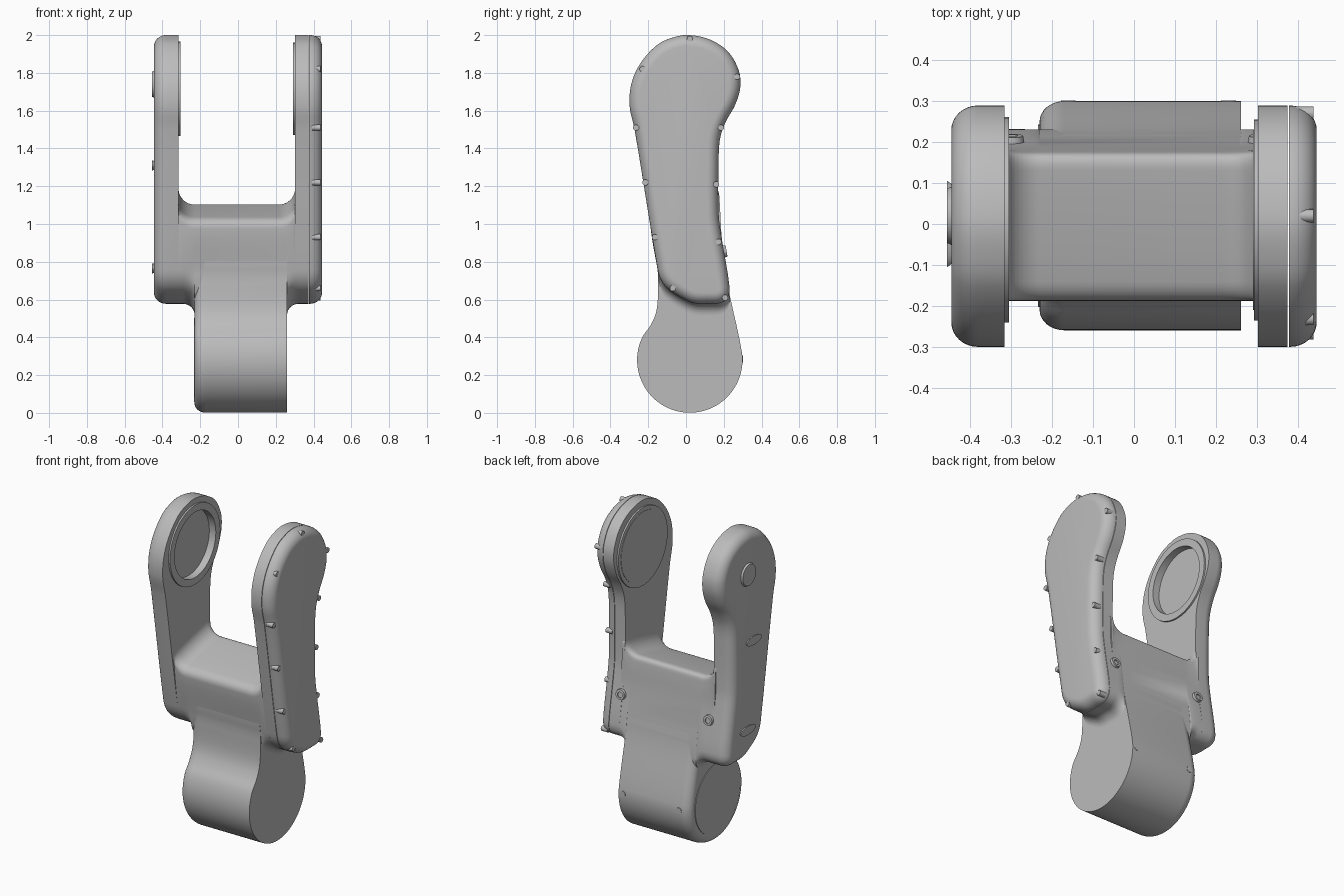
import bpy, bmesh, math
from mathutils import Vector, Matrix

cube = bpy.data.objects.get("Cube")
if cube:
    bpy.data.objects.remove(cube, do_unlink=True)

grey = bpy.data.materials.new("plain grey")
grey.use_nodes = True
grey.diffuse_color = (0.5, 0.5, 0.5, 1)
grey.node_tree.nodes["Principled BSDF"].inputs["Base Color"].default_value = (0.5, 0.5, 0.5, 1)


def finish(name, bm):
    bmesh.ops.recalc_face_normals(bm, faces=bm.faces[:])
    mesh = bpy.data.meshes.new(name)
    bm.to_mesh(mesh)
    bm.free()
    mesh.materials.append(grey)
    ob = bpy.data.objects.new(name, mesh)
    bpy.context.collection.objects.link(ob)
    return ob


def shade(ob):
    bpy.ops.object.select_all(action='DESELECT')
    ob.select_set(True)
    bpy.context.view_layer.objects.active = ob
    bpy.ops.object.shade_smooth_by_angle(angle=math.radians(30))


def smooth(points, steps=5):
    """Closed smooth outline through the points."""
    pts = [Vector(p) for p in points]
    n = len(pts)
    tangent = [(pts[(i + 1) % n] - pts[i - 1]).normalized() for i in range(n)]
    out = []
    for i in range(n):
        a, b = pts[i], pts[(i + 1) % n]
        size = (b - a).length
        for k in range(steps):
            t = k / steps
            out.append(a * (2*t**3 - 3*t*t + 1) + b * (3*t*t - 2*t**3)
                       + tangent[i] * size * (t**3 - 2*t*t + t)
                       + tangent[(i + 1) % n] * size * (t**3 - t*t))
    return out


def loft(name, rings):
    """Skin a list of (x, outline) sections and cap both ends."""
    bm = bmesh.new()
    rows = [[bm.verts.new((x, p[0], p[1])) for p in ring] for x, ring in rings]
    n = len(rows[0])
    for a, b in zip(rows, rows[1:]):
        for i in range(n):
            j = (i + 1) % n
            bm.faces.new((a[i], a[j], b[j], b[i]))
    bm.faces.new(rows[0])
    bm.faces.new(rows[-1])
    return finish(name, bm)


def inset(outline, amount):
    """Move a clockwise outline inwards."""
    n = len(outline)
    out = []
    for i, p in enumerate(outline):
        d = (outline[(i + 1) % n] - outline[i - 1]).normalized()
        out.append(p + Vector((d.y, -d.x)) * amount)
    return out


def slab(name, outline, flat_x, round_x, across=0.06, along=0.065):
    """Plate with a rounded rim at round_x."""
    side = 1 if round_x > flat_x else -1
    rings = [(flat_x, outline)]
    for k in range(9):
        a = math.pi / 2 * k / 8
        rings.append((round_x - side * along * (1 - math.sin(a)),
                      inset(outline, across * (1 - math.cos(a)))))
    return loft(name, rings)


def disc(name, centre, axis, radius, depth, scale_y=1.0, segments=48, rim=0.0):
    bm = bmesh.new()
    bmesh.ops.create_cone(bm, cap_ends=True, segments=segments, radius1=radius,
                          radius2=radius - rim, depth=depth)
    bmesh.ops.scale(bm, vec=(1, scale_y, 1), verts=bm.verts)
    turn = Vector((0, 0, 1)).rotation_difference(Vector(axis)).to_matrix().to_4x4()
    bmesh.ops.transform(bm, matrix=Matrix.Translation(centre) @ turn, verts=bm.verts)
    return finish(name, bm)


def cut(ob, cutter):
    mod = ob.modifiers.new("cut", 'BOOLEAN')
    mod.operation = 'DIFFERENCE'
    mod.solver = 'EXACT'
    mod.object = cutter
    bpy.context.view_layer.objects.active = ob
    bpy.ops.object.modifier_apply(modifier=mod.name)
    bpy.data.objects.remove(cutter, do_unlink=True)


# Arm outline, seen from the side
arm = smooth([(0.02, 2.0), (0.13, 1.975), (0.225, 1.91), (0.28, 1.81), (0.287, 1.72),
              (0.26, 1.63), (0.21, 1.54), (0.182, 1.46), (0.173, 1.36), (0.173, 1.05),
              (0.19, 0.92), (0.23, 0.67), (0.222, 0.615), (0.185, 0.583), (0.12, 0.578),
              (0.05, 0.58), (0, 0.597), (-0.09, 0.652), (-0.13, 0.70), (-0.15, 0.76),
              (-0.272, 1.5), (-0.298, 1.62), (-0.29, 1.74), (-0.242, 1.85),
              (-0.15, 1.95), (-0.06, 1.99)])
hub_y, hub_z = 0.01, 1.715
X = (1, 0, 0)

# Right arm with a recessed hub ring on its inner face
right_arm = slab("right_arm", arm, -0.315, -0.445)
cut(right_arm, disc("hub_cutter", (-0.315, hub_y, hub_z), X, 0.205, 0.07))
ring = disc("right_hub_ring", (-0.312, hub_y, hub_z), X, 0.25, 0.014)
cut(ring, disc("ring_cutter", (-0.312, hub_y, hub_z), X, 0.205, 0.1))

# Left arm in two halves with a fine seam, and its raised hub disc
left_arm = loft("left_arm_inner", [(0.302, arm), (0.374, arm)])
left_cover = slab("left_arm_cover", arm, 0.377, 0.445)
left_hub = disc("left_hub_disc", (0.298, hub_y, hub_z), X, 0.245, 0.012)
left_plate = disc("left_hub_plate", (0.2915, hub_y, hub_z), X, 0.22, 0.003)

# Lower leg with a round foot
foot = Vector((0.02, 0.28))
arc = [foot + 0.279 * Vector((math.cos(a), math.sin(a)))
       for a in (math.radians(8 - 163 * k / 12 - 50 * k / 12) for k in range(13))]
leg_outline = smooth(arc + [(-0.19, 0.46), (-0.162, 0.52), (-0.15, 0.59), (-0.147, 0.72),
                            (-0.14, 0.86), (0.1, 0.88), (0.186, 0.84), (0.232, 0.62)], 4)
leg = slab("lower_leg", leg_outline, 0.26, -0.23, 0.05, 0.06)
foot_plate = disc("foot_plate", (-0.23, 0.02, 0.28), X, 0.222, 0.008)


# Crossbar between the arms, curving up into them and down into the leg
def fillet(distance, radius):
    if distance >= radius:
        return 0.0
    if distance <= 0:
        return radius
    return radius - math.sqrt(radius**2 - (radius - distance)**2)


def bar_section(x):
    rise = fillet(min(x + 0.315, 0.302 - x), 0.085)
    drop = fillet(max(-0.23 - x, x - 0.26), 0.06)

    def top(y, down):
        return (y, 1.07 + 0.24 * y + rise - down)
    low = [(0.23, 0.67), (0.222, 0.615), (0.185, 0.583), (0.12, 0.578), (0.05, 0.58),
           (0, 0.597), (-0.09, 0.652), (-0.13, 0.70)]
    low = [(y, z - drop) for y, z in low]
    return smooth([top(-0.187, 0.05), top(-0.178, 0.015), top(-0.14, 0), top(0.13, 0),
                   top(0.165, 0.012), top(0.176, 0.045), (0.19, 0.92)]
                  + low + [(-0.15, 0.76)], 4)


stations = {-0.33, 0.32, -0.23, 0.26}
for k in range(11):
    curve = 1 - math.cos(math.pi / 2 * k / 10)
    stations |= {-0.315 + 0.085 * curve, 0.302 - 0.085 * curve,
                 -0.23 - 0.06 * curve, 0.26 + 0.06 * curve}
crossbar = loft("crossbar", [(x, bar_section(x)) for x in sorted(stations)])

# Small screws around the left cover
screws = [(0.02, 1.98), (-0.23, 1.82), (-0.265, 1.51), (-0.215, 1.22), (-0.165, 0.93),
          (-0.07, 0.66), (0.207, 0.61), (0.172, 0.905), (0.16, 1.21), (0.185, 1.51),
          (0.27, 1.78)]
for i, (y, z) in enumerate(screws):
    shade(disc(f"cover_screw_{i + 1}", (0.415, y, z), X, 0.016, 0.045, segments=16))

# Badge and oval plugs on the outside of the right arm
badge = disc("arm_badge", (-0.449, 0.02, 1.74), (-1, 0, 0), 0.072, 0.014, rim=0.006)
for name, y, z in (("upper_plug", -0.03, 1.31), ("lower_plug", 0.03, 0.765)):
    plug = disc(name, (0, 0, 0), X, 0.075, 0.014, segments=32, rim=0.01)
    plug.scale = (1, 1, 0.36)
    plug.location = (-0.448, y, z)
    shade(plug)

# Screw rings on the back
back = Vector((0, 1, 0.16)).normalized()
for side, x in (("right", -0.3), ("left", 0.31)):
    z = 0.855
    boss = disc(f"back_ring_{side}", (x, 0.203, z), back, 0.034, 0.024, segments=32, rim=0.004)
    cut(boss, disc("boss_cutter", (x, 0.218, z), back, 0.017, 0.02, segments=20))
    shade(boss)
for side, x in (("right", -0.16), ("left", 0.23)):
    shade(disc(f"leg_plug_{side}", (x, 0.296, 0.285), (0, 1, 0), 0.018, 0.01, segments=20))

for ob in (right_arm, ring, left_arm, left_cover, left_hub, left_plate, leg, foot_plate,
           crossbar, badge):
    shade(ob)
